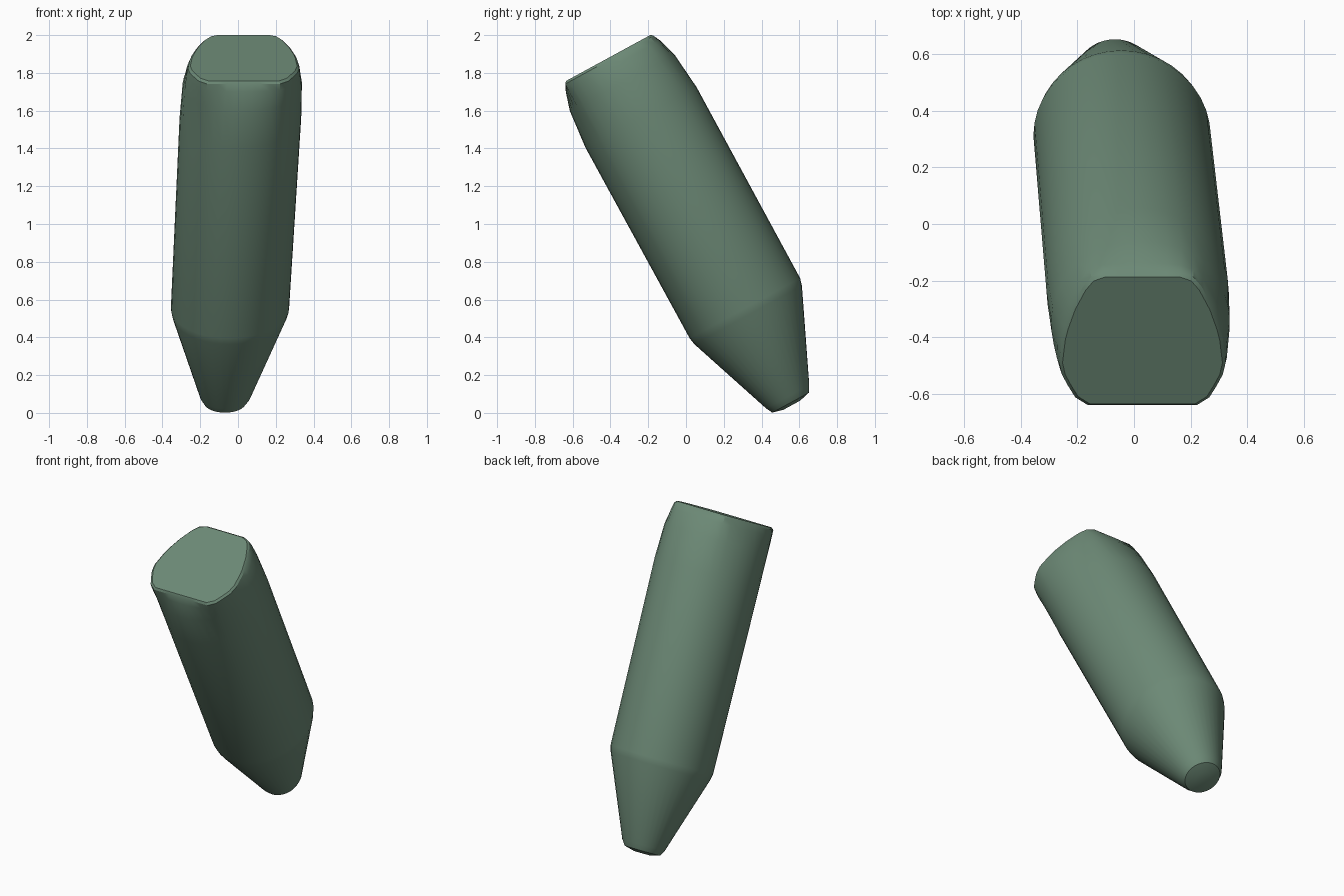
import bpy, bmesh, math
from mathutils import Vector

if "Cube" in bpy.data.objects:
    bpy.data.objects.remove(bpy.data.objects["Cube"])

N = 40
AXIS = Vector((-0.048, 0.478, -0.878))   # from blunt end down to tip
SIDE = Vector((0, 0.878, 0.478))
TOP = Vector((0.03, -0.41, 1.88))

# squarish outline of the blunt end (right half, bottom to top)
CAP = [(0, -0.27), (0.20, -0.27), (0.245, -0.235), (0.30, -0.12), (0.285, 0.02),
       (0.25, 0.13), (0.20, 0.235), (0.16, 0.268), (0, 0.268)]


def cap_radius(a):
    dx, dy = abs(math.cos(a)), math.sin(a)
    for (x1, y1), (x2, y2) in zip(CAP, CAP[1:]):
        ex, ey = x2 - x1, y2 - y1
        den = dx * ey - dy * ex
        if abs(den) < 1e-9:
            continue
        r = (x1 * ey - y1 * ex) / den
        t = (x1 * dy - y1 * dx) / den
        if r > 0 and -1e-6 <= t <= 1 + 1e-6:
            return r
    return 0.27


# rings: distance along axis, u radius, v radius, v shift, share of squarish outline, scale
RINGS = [
    (0.00, 0.325, 0.33, 0.0, 1.0, 0.95),
    (0.012, 0.325, 0.33, 0.0, 1.0, 0.99),
    (0.05, 0.325, 0.33, 0.0, 0.75, 1.0),
    (0.15, 0.325, 0.33, 0.0, 0.25, 1.0),
    (0.36, 0.322, 0.335, 0.0, 0.0, 1.0),
    (1.51, 0.313, 0.333, 0.0, 0.0, 1.0),
    (1.55, 0.303, 0.324, -0.002, 0.0, 1.0),
    (2.03, 0.133, 0.13, -0.025, 0.0, 1.0),
    (2.065, 0.11, 0.11, -0.027, 0.0, 1.0),
    (2.08, 0.05, 0.05, -0.027, 0.0, 1.0),
]

# crayon body and tip as one loft
bm = bmesh.new()
loops = []
for w, ru, rv, shift, square, scale in RINGS:
    loop = []
    for i in range(N):
        a = 2 * math.pi * i / N
        c, s = math.cos(a), math.sin(a)
        rc = cap_radius(a)
        u = scale * (square * rc * c + (1 - square) * ru * c)
        v = scale * (square * rc * s + (1 - square) * rv * s) + shift
        loop.append(bm.verts.new(TOP + AXIS * w + SIDE * v + Vector((u, 0, 0))))
    loops.append(loop)
for p, q in zip(loops, loops[1:]):
    for i in range(N):
        j = (i + 1) % N
        bm.faces.new((p[i], p[j], q[j], q[i]))
bm.faces.new(loops[0])
bm.faces.new(loops[-1])
bmesh.ops.recalc_face_normals(bm, faces=bm.faces)

mesh = bpy.data.meshes.new("crayon")
bm.to_mesh(mesh)
bm.free()
crayon = bpy.data.objects.new("crayon", mesh)
bpy.context.collection.objects.link(crayon)

green = bpy.data.materials.new("green")
green.diffuse_color = (0.15, 0.25, 0.18, 1)
green.use_nodes = True
green.node_tree.nodes["Principled BSDF"].inputs["Base Color"].default_value = green.diffuse_color
mesh.materials.append(green)

bpy.context.view_layer.objects.active = crayon
crayon.select_set(True)
bpy.ops.object.shade_smooth_by_angle(angle=math.radians(25))
